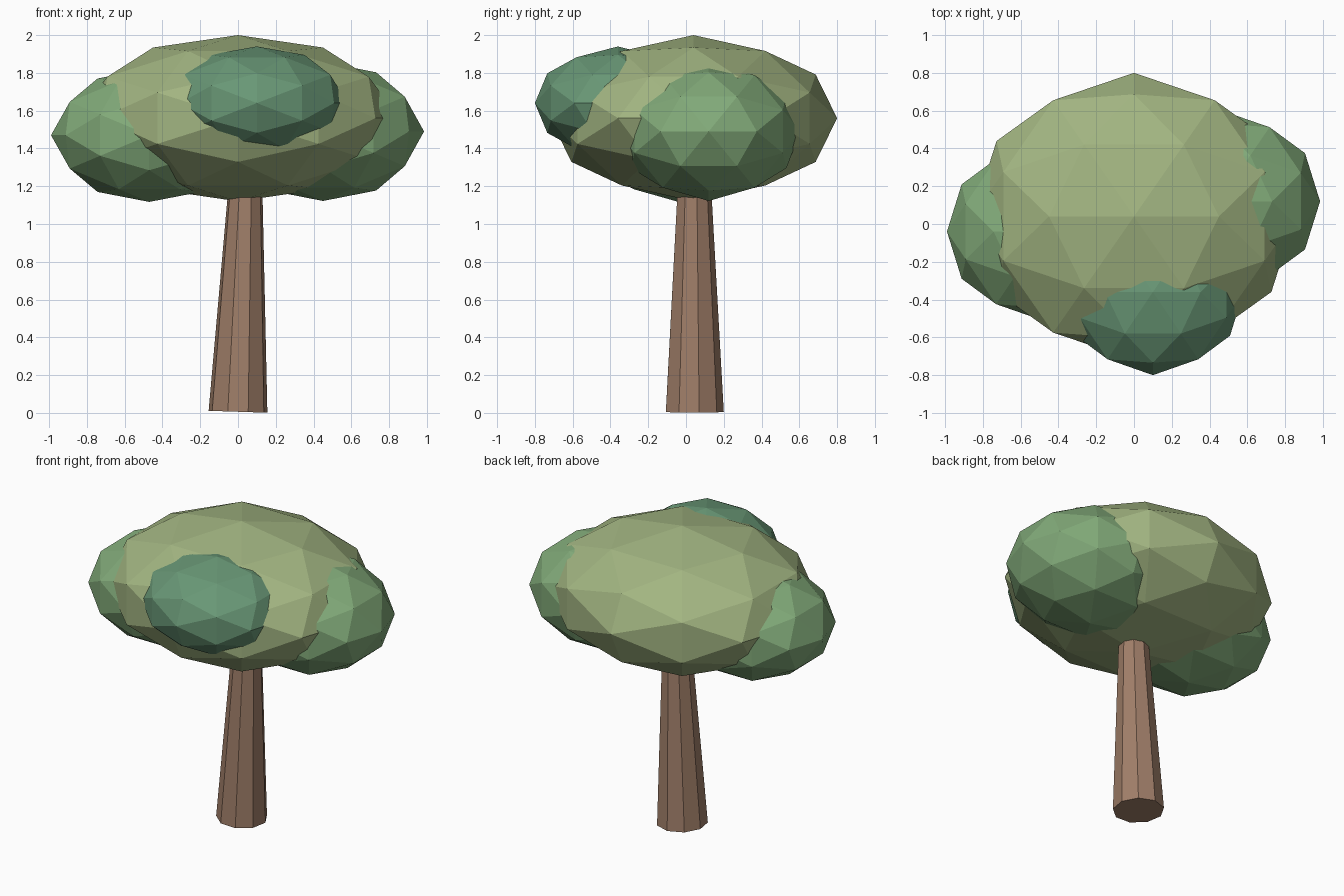
import bpy, bmesh, math
from mathutils import Matrix, Vector

if "Cube" in bpy.data.objects:
    bpy.data.objects.remove(bpy.data.objects["Cube"])


def material(name, rgb):
    m = bpy.data.materials.new(name)
    m.diffuse_color = (*rgb, 1)
    m.use_nodes = True
    m.node_tree.nodes["Principled BSDF"].inputs["Base Color"].default_value = m.diffuse_color
    return m


def add_object(name, bm, mat):
    bmesh.ops.recalc_face_normals(bm, faces=bm.faces)
    mesh = bpy.data.meshes.new(name)
    bm.to_mesh(mesh)
    bm.free()
    mesh.materials.append(mat)
    obj = bpy.data.objects.new(name, mesh)
    bpy.context.collection.objects.link(obj)
    return obj


def foliage(name, center, radii, rgb):
    """Icosahedron with edges on the axes, subdivided once and squashed."""
    t = (1 + math.sqrt(5)) / 2
    bm = bmesh.new()
    for a in (-1, 1):
        for b in (-t, t):
            for p in ((a, 0, b), (0, b, a), (b, a, 0)):
                bm.verts.new(p)
    bmesh.ops.convex_hull(bm, input=bm.verts)
    bmesh.ops.subdivide_edges(bm, edges=bm.edges[:], cuts=1, use_grid_fill=True)
    for v in bm.verts:
        n = v.co.normalized()
        v.co = Vector(c + r * k for c, r, k in zip(center, radii, n))
    return add_object(name, bm, material(name + "_green", rgb))


# Tapered nine-sided trunk, leaning slightly to the right
height = 1.3
bm = bmesh.new()
bmesh.ops.create_cone(bm, cap_ends=True, segments=9, radius1=0.158,
                      radius2=0.085, depth=height,
                      matrix=Matrix.Translation((0, 0, height / 2)))
# turn one corner to the back
first = max((v for v in bm.verts if v.co.z < 0.1), key=lambda v: v.co.y)
turn = math.pi / 2 - math.atan2(first.co.y, first.co.x)
bm.transform(Matrix.Translation((0, 0.042, 0.006))
             @ Matrix.Rotation(0.033, 4, 'Y') @ Matrix.Rotation(turn, 4, 'Z'))
add_object("trunk", bm, material("bark", (0.35, 0.21, 0.14)))

# Large crown with three smaller clumps pushed into it
foliage("main_crown", (0, 0.04, 1.56), (0.855, 0.76, 0.44), (0.36, 0.46, 0.22))
foliage("left_clump", (-0.47, -0.04, 1.47), (0.52, 0.475, 0.353), (0.22, 0.40, 0.19))
foliage("right_clump", (0.45, 0.12, 1.49), (0.535, 0.485, 0.368), (0.22, 0.40, 0.19))
foliage("front_clump", (0.10, -0.36, 1.64), (0.48, 0.44, 0.30), (0.14, 0.31, 0.18))
